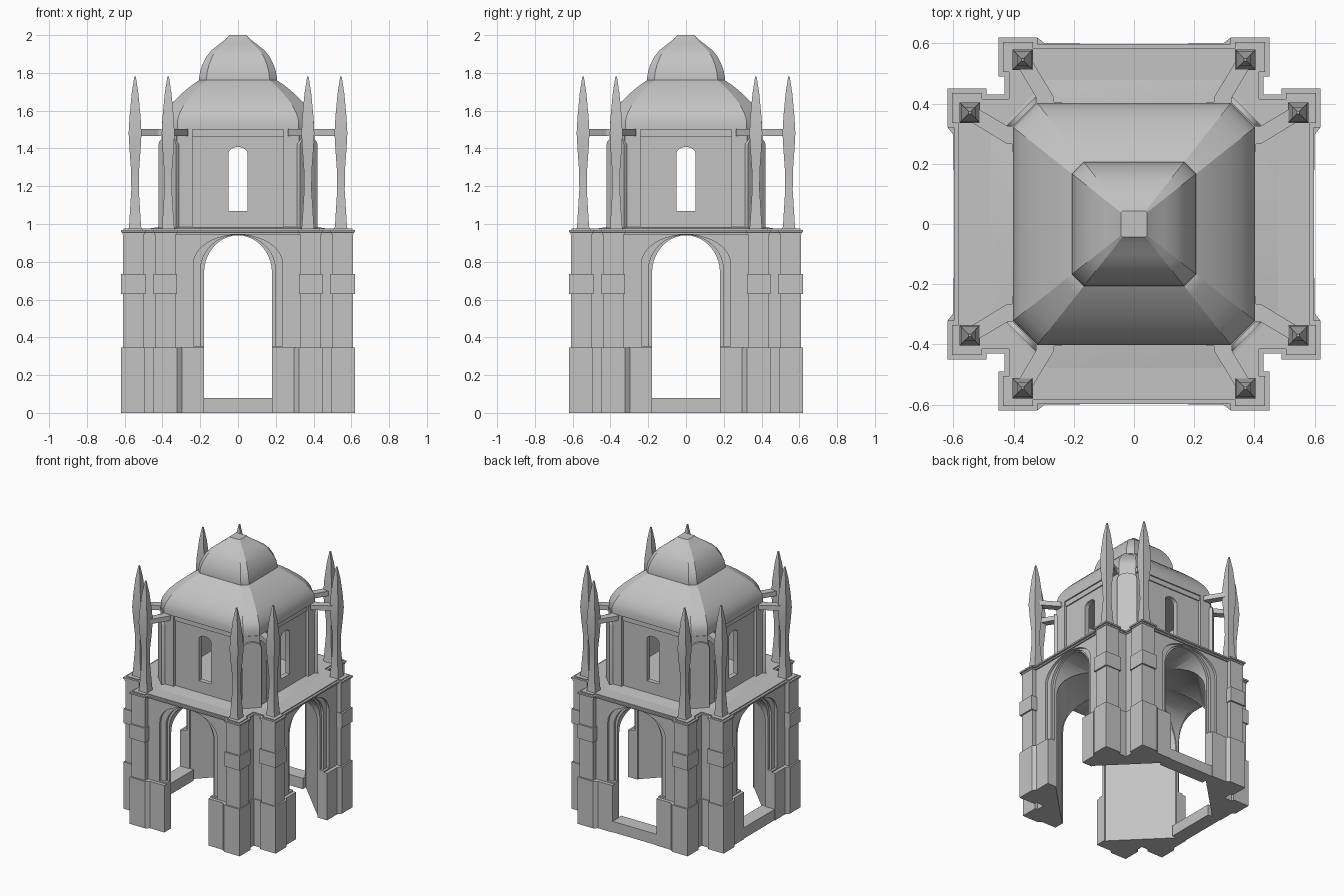
import bpy, bmesh, math
from mathutils import Matrix

cube = bpy.data.objects.get("Cube")
if cube:
    bpy.data.objects.remove(cube, do_unlink=True)

stone = bpy.data.materials.new("grey stone")
stone.use_nodes = True
GREY = (0.55, 0.55, 0.55, 1)
stone.diffuse_color = GREY
stone.node_tree.nodes["Principled BSDF"].inputs["Base Color"].default_value = GREY


def finish(name, bm):
    bmesh.ops.recalc_face_normals(bm, faces=bm.faces)
    mesh = bpy.data.meshes.new(name)
    bm.to_mesh(mesh)
    bm.free()
    mesh.materials.append(stone)
    ob = bpy.data.objects.new(name, mesh)
    bpy.context.collection.objects.link(ob)
    return ob


def add_loft(bm, rings):
    """Bridge equal rings of 3D points and cap both ends."""
    loops = [[bm.verts.new(p) for p in ring] for ring in rings]
    for a, b in zip(loops, loops[1:]):
        for i in range(len(a)):
            j = (i + 1) % len(a)
            bm.faces.new((a[i], a[j], b[j], b[i]))
    bm.faces.new(loops[0][::-1])
    bm.faces.new(loops[-1])


def loft(name, rings):
    bm = bmesh.new()
    add_loft(bm, rings)
    return finish(name, bm)


def add_box(bm, x0, x1, y0, y1, z0, z1):
    add_loft(bm, [[(x0, y0, z), (x1, y0, z), (x1, y1, z), (x0, y1, z)] for z in (z0, z1)])


def around(name, build, turns=range(4), mirror=False):
    """Repeat a part made for the back side on the given quarter turns."""
    bm = bmesh.new()
    for k in turns:
        for s in ((1, -1) if mirror else (1,)):
            part = bmesh.new()
            build(part)
            bmesh.ops.transform(part, verts=part.verts, matrix=Matrix.Rotation(
                k * math.pi / 2, 4, "Z") @ Matrix.Diagonal((s, 1, 1, 1)))
            tmp = bpy.data.meshes.new("part")
            part.to_mesh(tmp)
            part.free()
            bm.from_mesh(tmp)
            bpy.data.meshes.remove(tmp)
    return finish(name, bm)


def chamfered(r, c, z):
    """Square ring with cut corners."""
    return [(r, -c, z), (r, c, z), (c, r, z), (-c, r, z),
            (-r, c, z), (-r, -c, z), (-c, -r, z), (c, -r, z)]


def outline(wall, front, grow, z, splay=0):
    """Plan of the lower storey: walls, paired buttresses, notched corners."""
    n, a, b = 0.42 + grow, 0.44 + grow, 0.33 - grow
    back = 0.5 - grow
    half = [(n, n), (n, back), (a, back), (a, front), (b, front), (b - splay, wall)]
    side = half + [(-x, y) for x, y in half[:0:-1]]
    turned = []
    for k in range(4):
        c, s = ((1, 0), (0, 1), (-1, 0), (0, -1))[k]
        turned += [(x * c - y * s, x * s + y * c, z) for x, y in side]
    return turned


def add_arch(bm, half, base, spring, rise, y0, y1, steps=20):
    prof = [(-half, base), (half, base)]
    for i in range(steps + 1):
        t = math.pi * i / steps
        prof.append((half * math.cos(t), spring + rise * math.sin(t)))
    add_loft(bm, [[(x, y, z) for x, z in prof] for y in (y0, y1)])


def cut(ob, cutters):
    for c in cutters:
        m = ob.modifiers.new("cut", "BOOLEAN")
        m.operation, m.solver, m.object = "DIFFERENCE", "EXACT", c
    dg = bpy.context.evaluated_depsgraph_get()
    mesh = bpy.data.meshes.new_from_object(ob.evaluated_get(dg))
    ob.modifiers.clear()
    ob.data = mesh


# Lower storey, hollowed by crossing arches and a domed octagonal room
body = loft("lower_storey", [outline(0.575, 0.608, 0, 0.3), outline(0.575, 0.608, 0, 0.95)])
plinth = loft("plinth", [outline(0.6, 0.62, 0.008, z, 0.025) for z in (0, 0.345)])
room_rings = [chamfered(0.52, 0.19, -0.1)]
for i in range(11):
    t = math.radians(80) * i / 10
    k = math.cos(t) ** 0.6
    room_rings.append(chamfered(0.52 * k, 0.19 * k, 0.7 + 0.24 * math.sin(t)))
room = loft("room_cutter", room_rings)
passages = [around("passage_cutter", lambda bm: add_arch(bm, 0.18, -0.1, 0.74, 0.2, -0.8, 0.8), [k])
            for k in (0, 1)]
recess = [around("recess_cutter", lambda bm: add_arch(bm, h, 0.355, spring, 0.943 - spring, y, 0.8))
          for h, spring, y in ((0.235, 0.79, 0.558), (0.197, 0.76, 0.54))]
cut(body, passages + [room] + recess)
cut(plinth, passages + [room])

# Stepped cornice and low plinth under the upper storey
loft("cornice", [outline(0.585, 0.612, 0.004, 0.945), outline(0.585, 0.612, 0.004, 0.955),
                 outline(0.597, 0.62, 0.01, 0.957), outline(0.597, 0.62, 0.01, 0.968),
                 outline(0.582, 0.605, -0.005, 0.968), outline(0.582, 0.605, -0.005, 0.975)])
loft("terrace_slope", [chamfered(0.5, 0.28, 0.972), chamfered(0.415, 0.3, 0.984)])

# Buttress bands and the two door sills
around("buttress_bands", lambda bm: add_box(bm, 0.323, 0.448, 0.49, 0.62, 0.63, 0.735), mirror=True)
around("door_sills", lambda bm: add_box(bm, -0.185, 0.185, 0.49, 0.595, 0, 0.08), (0, 1))

# Upper storey with slit windows
drum = loft("upper_storey", [chamfered(0.385, 0.32, 0.97), chamfered(0.385, 0.32, 1.48)])
hollow = loft("hollow_cutter", [chamfered(0.35, 0.3, 0.99), chamfered(0.35, 0.3, 1.46)])
slits = [around("window_cutter", lambda bm: add_arch(bm, 0.05, 1.07, 1.375, 0.033, -0.8, 0.8, 8), [k])
         for k in (0, 1)]
cut(drum, [hollow] + slits)
for c in passages + recess + slits + [room, hollow]:
    bpy.data.objects.remove(c, do_unlink=True)

around("pilasters", lambda bm: add_box(bm, 0.24, 0.322, 0.37, 0.405, 0.97, 1.5), mirror=True)


def corner_panel(bm):
    add_arch(bm, 0.066, 0.97, 1.415, 0.045, 0.47, 0.53, 10)
    add_box(bm, -0.055, 0.055, 0.47, 0.515, 1.4, 1.5)
    bmesh.ops.rotate(bm, verts=bm.verts, cent=(0, 0, 0), matrix=Matrix.Rotation(math.pi / 4, 3, "Z"))


around("corner_panels", corner_panel)

# Eaves and two-stage dome with crisp arrises
loft("eaves", [chamfered(0.393, 0.32, 1.464), chamfered(0.393, 0.32, 1.505)])
lower = [(0.402, 1.5), (0.402, 1.54), (0.392, 1.575), (0.372, 1.61), (0.345, 1.645),
         (0.31, 1.68), (0.27, 1.715), (0.235, 1.742), (0.205, 1.762)]
upper = [(0.206, 1.755), (0.206, 1.775), (0.2, 1.81), (0.188, 1.845), (0.168, 1.885),
         (0.14, 1.92), (0.1, 1.952), (0.065, 1.978), (0.043, 2.0)]
for name, prof in (("lower_dome", lower), ("upper_dome", upper)):
    dome = loft(name, [chamfered(r, 0.79 * r + 0.004, z) for r, z in prof]).data
    for e in dome.edges:
        a, b = (dome.vertices[i].co.z for i in e.vertices)
        e.use_edge_sharp = abs(a - b) > 0.001


# Pinnacles tied back to the upper storey by slanting struts
def pinnacle(bm):
    prof = [(0.035, 0.965), (0.031, 1.0), (0.02, 1.18), (0.021, 1.28), (0.029, 1.39),
            (0.034, 1.48), (0.029, 1.57), (0.018, 1.69), (0.004, 1.78)]
    add_loft(bm, [[(0.37 + sx * r, 0.545 + sy * r, z) for sx, sy in
                   ((-1, -1), (1, -1), (1, 1), (-1, 1))] for r, z in prof])


def strut(bm):
    add_loft(bm, [[(0.35, 0.56, z), (0.265, 0.42, z), (0.265, 0.38, z), (0.325, 0.38, z),
                   (0.325, 0.42, z), (0.39, 0.53, z)] for z in (1.467, 1.502)])


around("pinnacles", pinnacle, mirror=True)
around("struts", strut, mirror=True)

# Smooth curved parts, keep arrises sharp
bpy.ops.object.select_all(action="DESELECT")
for ob in bpy.context.collection.objects:
    if ob.type == "MESH" and stone.name in ob.data.materials:
        ob.select_set(True)
        bpy.context.view_layer.objects.active = ob
bpy.ops.object.shade_smooth_by_angle(angle=math.radians(28))
